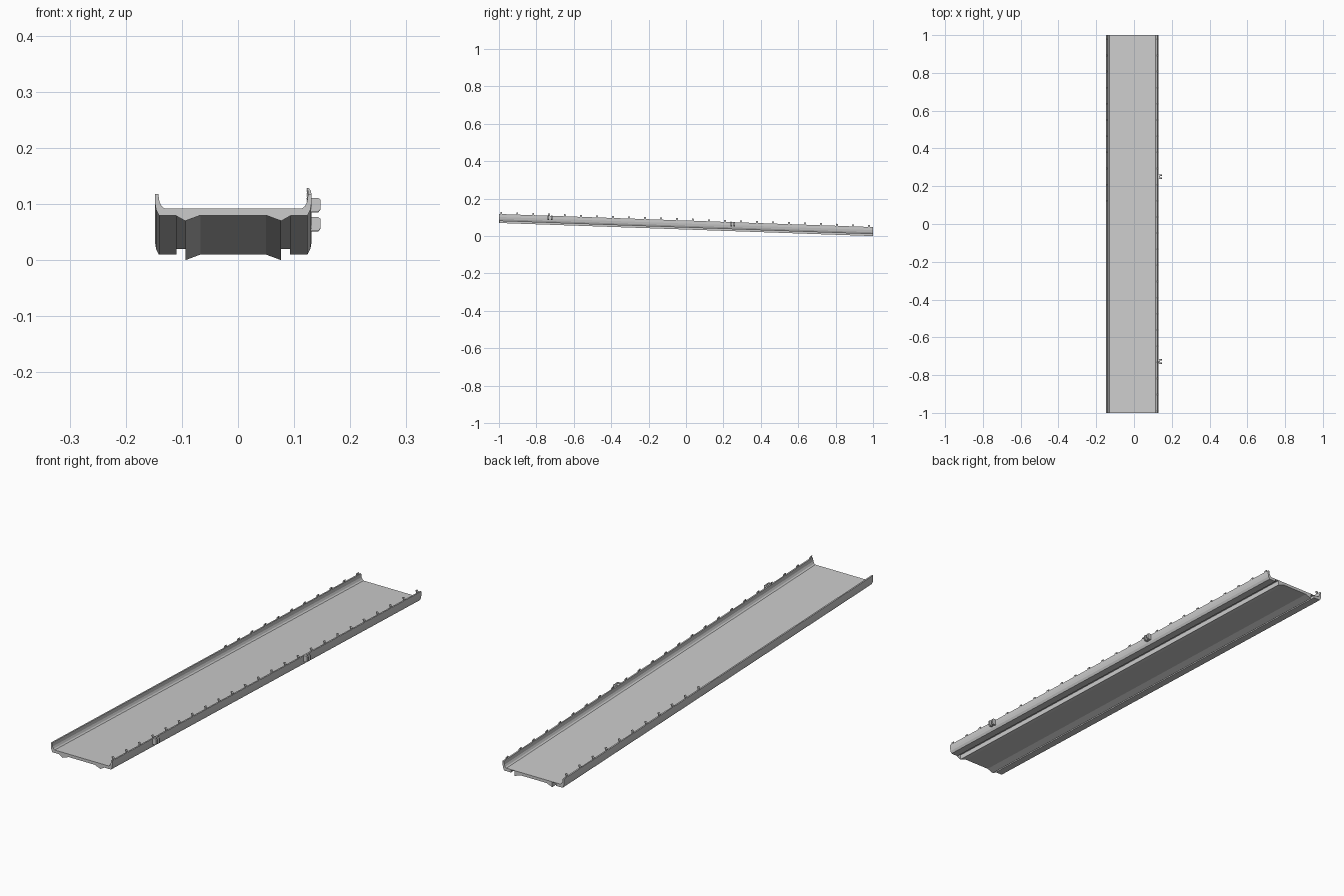
import bpy, bmesh

cube = bpy.data.objects.get("Cube")
if cube:
    bpy.data.objects.remove(cube)

grey = bpy.data.materials.new("metal_grey")
grey.use_nodes = True
colour = (0.6, 0.6, 0.6, 1)
grey.diffuse_color = colour
grey.node_tree.nodes["Principled BSDF"].inputs["Base Color"].default_value = colour

DROP = 0.035   # fall per unit of length
MID = -0.0085  # centre line of the deck


def extrude_along(name, profile, spans):
    """Extrude an (x, z) profile over each y span, following the slope."""
    bm = bmesh.new()
    for y0, y1 in spans:
        rings = [[bm.verts.new((x, y, z - DROP * (y + 1))) for x, z in profile]
                 for y in (y0, y1)]
        for i in range(len(profile)):
            j = (i + 1) % len(profile)
            bm.faces.new((rings[0][i], rings[0][j], rings[1][j], rings[1][i]))
        bm.faces.new(rings[0])
        bm.faces.new(rings[1])
    bmesh.ops.recalc_face_normals(bm, faces=bm.faces)
    mesh = bpy.data.meshes.new(name)
    bm.to_mesh(mesh)
    bm.free()
    mesh.materials.append(grey)
    obj = bpy.data.objects.new(name, mesh)
    bpy.context.collection.objects.link(obj)
    return obj


def mirrored(points):
    return [(2 * MID - x, z) for x, z in points]


FULL = [(-1, 1)]

# Flat deck sheet and shallow middle pan with flared edges
extrude_along("deck", [(-0.132, 0.09), (0.115, 0.09), (0.115, 0.092), (-0.132, 0.092)], FULL)
flare = [(-0.094, 0.0905), (-0.094, 0.07), (-0.067, 0.08)]
extrude_along("middle_pan", flare + mirrored(flare)[::-1], FULL)

# Curved side rails with a foot under the deck edge
rail = [(-0.11, 0.08), (-0.141, 0.08), (-0.146, 0.09), (-0.148, 0.102), (-0.148, 0.118),
        (-0.142, 0.118), (-0.140, 0.104), (-0.136, 0.096), (-0.130, 0.0915), (-0.11, 0.0915)]
extrude_along("right_rail", rail, FULL)
extrude_along("left_rail", mirrored(rail), FULL)

# Thin plates closing the grooves at the front end
web = [(-0.112, 0.08), (-0.094, 0.07), (-0.094, 0.091), (-0.112, 0.091)]
extrude_along("right_end_web", web, [(-1, -0.998)])
extrude_along("left_end_web", mirrored(web), [(-1, -0.998)])

# Rows of small hooks on the rail tops
ys = [-0.993 + 0.0855 * i for i in range(24)]
hook = [(-0.148, 0.116), (-0.142, 0.116), (-0.142, 0.123), (-0.139, 0.129),
        (-0.143, 0.129), (-0.147, 0.124)]
extrude_along("left_hooks", mirrored(hook), [(y, y + 0.009) for y in ys])
extrude_along("right_hooks", hook, [(y, y + 0.009) for y in ys if y > 0.08])

# Clamps on the outside of the left rail, each a pair of straps and a backing plate
for name, y in (("front_clamp", -0.727), ("rear_clamp", 0.25)):
    strap = [(0.129, 0.095), (0.143, 0.095), (0.147, 0.1), (0.147, 0.117), (0.143, 0.12), (0.129, 0.12)]
    extrude_along(name + "_straps", strap, [(y - 0.013, y - 0.005), (y + 0.005, y + 0.013)])
    extrude_along(name + "_plate", [(0.129, 0.097), (0.138, 0.097), (0.138, 0.118), (0.129, 0.118)],
                  [(y - 0.013, y + 0.013)])
